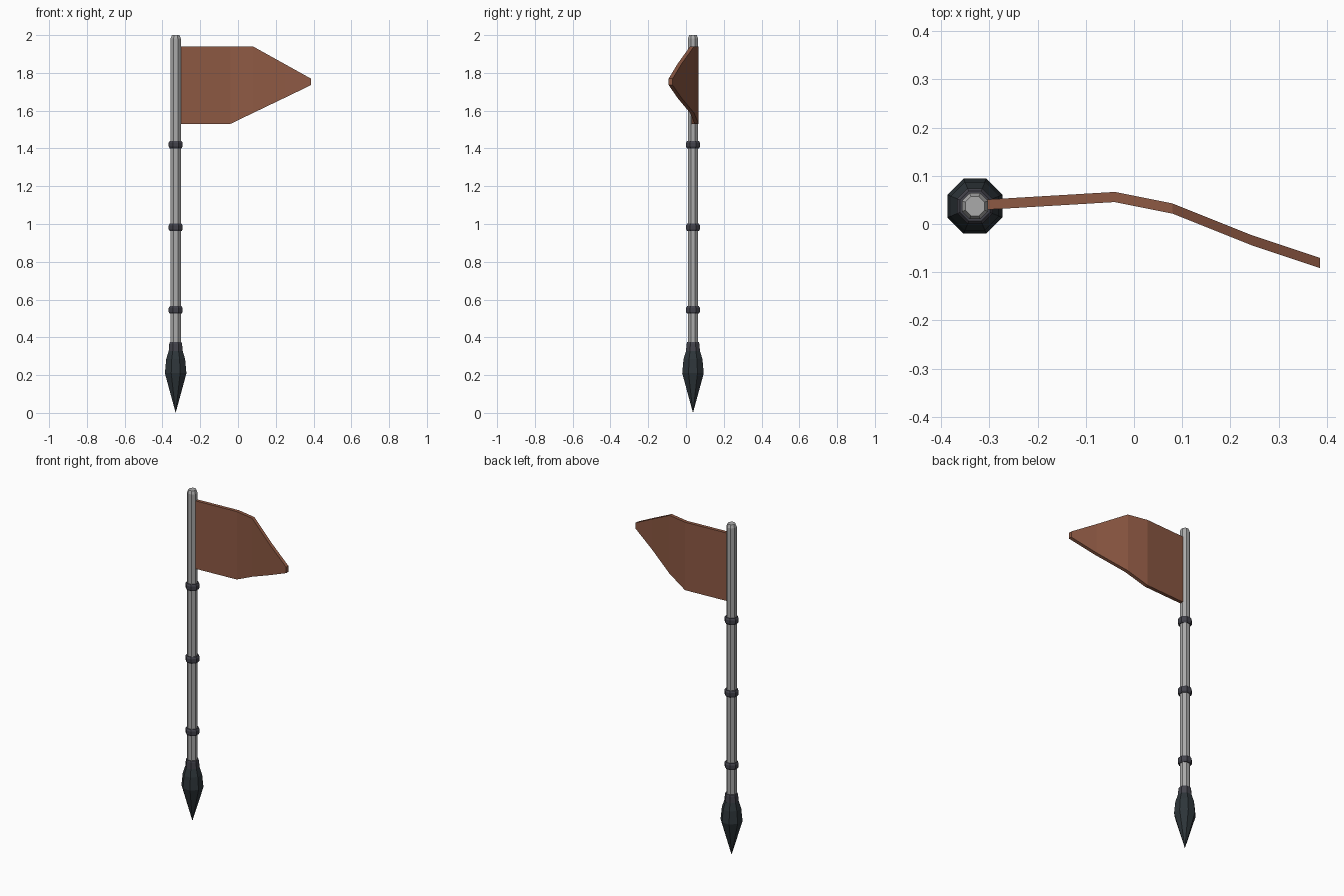
import bpy, bmesh, math

cube = bpy.data.objects.get("Cube")
if cube:
    bpy.data.objects.remove(cube, do_unlink=True)

POLE_X, POLE_Y = -0.33, 0.037
SIDES = 8


def material(name, rgb):
    m = bpy.data.materials.new(name)
    m.use_nodes = True
    m.diffuse_color = (*rgb, 1)
    m.node_tree.nodes["Principled BSDF"].inputs["Base Color"].default_value = (*rgb, 1)
    return m


grey_metal = material("grey_metal", (0.40, 0.40, 0.40))
dark_metal = material("dark_metal", (0.055, 0.055, 0.07))
tip_metal = material("tip_metal", (0.027, 0.036, 0.042))
brown_cloth = material("brown_cloth", (0.27, 0.10, 0.057))


def finish(name, bm, mat):
    bmesh.ops.recalc_face_normals(bm, faces=bm.faces)
    mesh = bpy.data.meshes.new(name)
    bm.to_mesh(mesh)
    bm.free()
    mesh.materials.append(mat)
    obj = bpy.data.objects.new(name, mesh)
    bpy.context.collection.objects.link(obj)
    return obj


def turned(name, profile, mat, z=0):
    """Eight-sided part from (flat radius, height) pairs, capped at both ends."""
    bm = bmesh.new()
    rings = []
    for r, h in profile:
        r /= math.cos(math.pi / SIDES)
        ring = []
        for i in range(SIDES):
            a = (i + 0.5) * math.tau / SIDES
            ring.append(bm.verts.new((r * math.cos(a), r * math.sin(a), h)))
        rings.append(ring)
    for low, high in zip(rings, rings[1:]):
        for i in range(SIDES):
            j = (i + 1) % SIDES
            bm.faces.new((low[i], low[j], high[j], high[i]))
    bm.faces.new(rings[0][::-1])
    bm.faces.new(rings[-1])
    bmesh.ops.remove_doubles(bm, verts=bm.verts, dist=0.0005)
    obj = finish(name, bm, mat)
    obj.location = (POLE_X, POLE_Y, z)
    return obj


# Pole with a chamfered top
turned("pole", [(0.027, 0.30), (0.027, 1.982), (0.02, 2.0)], grey_metal)

# Pointed foot and the socket that holds it
turned("spike", [(0.0001, 0), (0.057, 0.21), (0.05, 0.285), (0.037, 0.328)], tip_metal)
turned("spike_socket", [(0.037, 0.325), (0.034, 0.365), (0.031, 0.375)], dark_metal)

# Bevelled collars along the pole
for label, z in (("lower", 0.545), ("middle", 0.982), ("upper", 1.42)):
    turned(label + "_collar",
           [(0.026, -0.02), (0.031, -0.02), (0.037, -0.01),
            (0.037, 0.01), (0.031, 0.02), (0.026, 0.02)], dark_metal, z)

# Bent cloth flag: x, y, bottom and top of each fold line
folds = [(-0.31, 0.04, 1.53, 1.94), (-0.04, 0.056, 1.53, 1.94),
         (0.08, 0.032, 1.588, 1.94), (0.245, -0.034, 1.667, 1.848),
         (0.386, -0.081, 1.735, 1.77)]
HALF = 0.0105
bm = bmesh.new()
loops = [[bm.verts.new(p) for p in ((x, y - HALF, lo), (x, y + HALF, lo),
                                    (x, y + HALF, hi), (x, y - HALF, hi))]
         for x, y, lo, hi in folds]
for a, b in zip(loops, loops[1:]):
    for i in range(4):
        j = (i + 1) % 4
        bm.faces.new((a[i], a[j], b[j], b[i]))
bm.faces.new(loops[0])
bm.faces.new(loops[-1])
finish("flag", bm, brown_cloth)
